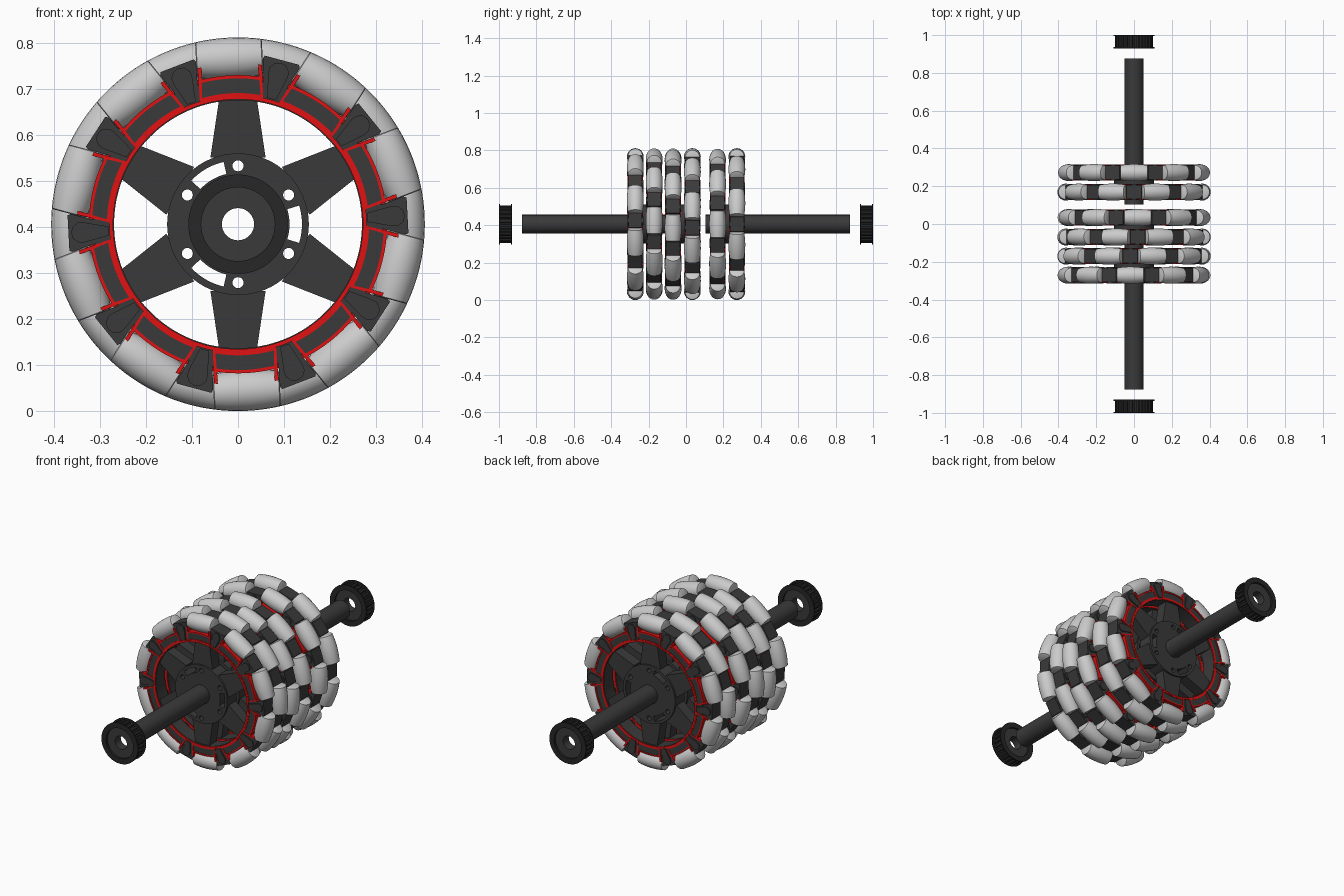
import bpy, bmesh
from math import pi, cos, sin, radians, sqrt
from mathutils import Matrix

if "Cube" in bpy.data.objects:
    bpy.data.objects.remove(bpy.data.objects["Cube"])

R = 0.406            # outer wheel radius = axle height
AXIS = 0.361         # roller axis distance from the axle


def material(name, col):
    m = bpy.data.materials.new(name)
    m.diffuse_color = (*col, 1)
    m.use_nodes = True
    m.node_tree.nodes["Principled BSDF"].inputs["Base Color"].default_value = m.diffuse_color
    return m


DARK = material("dark_plastic", (0.042, 0.042, 0.042))
BLACK = material("black_metal", (0.02, 0.02, 0.02))
RED = material("red_trim", (0.75, 0.006, 0.006))


def pol(r, deg):
    return (r * cos(radians(deg)), r * sin(radians(deg)))


def arc(r, a0, a1, n=8):
    return [pol(r, a0 + (a1 - a0) * i / n) for i in range(n + 1)]


def circle(r, n=64, c=(0, 0)):
    return [(c[0] + r * cos(2 * pi * i / n), c[1] + r * sin(2 * pi * i / n)) for i in range(n)]


def finish(bm, name, mat, copies=1):
    """Copy around the axle, clean, shade, and return a mesh."""
    bmesh.ops.remove_doubles(bm, verts=bm.verts, dist=1e-5)
    bmesh.ops.recalc_face_normals(bm, faces=bm.faces)
    base = list(bm.verts) + list(bm.edges) + list(bm.faces)
    for i in range(1, copies):
        new = bmesh.ops.duplicate(bm, geom=base)["geom"]
        vs = [g for g in new if isinstance(g, bmesh.types.BMVert)]
        bmesh.ops.rotate(bm, verts=vs, cent=(0, 0, 0), matrix=Matrix.Rotation(2 * pi * i / copies, 3, 'Z'))
    me = bpy.data.meshes.new(name)
    bm.to_mesh(me)
    bm.free()
    for p in me.polygons:
        p.use_smooth = True
    me.set_sharp_from_angle(angle=radians(30))
    if mat:
        me.materials.append(mat)
    return me


def plate(name, outlines, half, mat, copies=1):
    """Extruded flat profile; inner outlines become holes."""
    cu = bpy.data.curves.new(name + "_profile", 'CURVE')
    cu.dimensions, cu.fill_mode, cu.extrude = '2D', 'BOTH', half
    for pts in outlines:
        s = cu.splines.new('POLY')
        s.points.add(len(pts) - 1)
        for p, q in zip(s.points, pts):
            p.co = (q[0], q[1], 0, 1)
        s.use_cyclic_u = True
    ob = bpy.data.objects.new(name, cu)
    bpy.context.collection.objects.link(ob)
    tmp = bpy.data.meshes.new_from_object(ob.evaluated_get(bpy.context.evaluated_depsgraph_get()))
    bm = bmesh.new()
    bm.from_mesh(tmp)
    bpy.data.objects.remove(ob)
    bpy.data.curves.remove(cu)
    bpy.data.meshes.remove(tmp)
    return finish(bm, name, mat, copies)


def rollers():
    """Ten barrel rollers whose crowns follow the wheel's circle."""
    bm, n, half, steps = bmesh.new(), 24, 0.0725, 8
    prof = [(-half, 0.034)]
    for i in range(steps + 1):
        t = (-1 + 2 * i / steps) * (half - 0.002)
        prof.append((t, sqrt(R * R - t * t) - AXIS))
    prof.append((half, 0.034))
    rings = [[bm.verts.new((AXIS + r * cos(2 * pi * k / n), t, r * sin(2 * pi * k / n)))
              for k in range(n)] for t, r in prof]
    for a, b in zip(rings, rings[1:]):
        for k in range(n):
            bm.faces.new((a[k], a[k - 1], b[k - 1], b[k]))
    bm.faces.new(rings[0])
    bm.faces.new(rings[-1])
    return finish(bm, "rollers", None, 10)


def place(me, name, y, deg=0):
    ob = bpy.data.objects.new(name, me)
    ob.matrix_world = (Matrix.Translation((0, y, R)) @ Matrix.Rotation(pi / 2, 4, 'X')
                       @ Matrix.Rotation(radians(deg), 4, 'Z'))
    bpy.context.collection.objects.link(ob)


# Parts that turn with the rollers (bracket at angle 0, rollers at 18 degrees)
bracket = [pol(.275, -4), pol(.32, -5), pol(.364, -6.5), pol(.371, -6), pol(.371, 6),
           pol(.364, 6.5), pol(.32, 5), pol(.275, 4)]
lug = [pol(.282, -2), pol(.335, -3.7), pol(.348, -3.6), pol(.36, -2), pol(.363, 0),
       pol(.36, 2), pol(.348, 3.6), pol(.335, 3.7), pol(.282, 2)]
frame = (arc(.278, -14.3, 14.3) + [pol(.35, 11.6), pol(.35, 10.2), pol(.326, 11)]
         + arc(.324, 10.6, -10.6) + [pol(.326, -11), pol(.35, -10.2), pol(.35, -11.6)])
window = arc(.285, -12.9, 12.9) + arc(.317, 11.4, -11.4)
turning = [
    (rollers(), "rollers", 18),
    (plate("roller_brackets", [bracket], .037, DARK, 10), "roller_brackets", 0),
    (plate("bracket_lugs", [lug], .043, DARK, 10), "bracket_lugs", 0),
    (plate("red_frames", [frame, window], .041, RED, 10), "red_frames", 18),
    (plate("rim_core", [circle(.314, 80), circle(.2695, 80)], .038, DARK), "rim_core", 0),
    (plate("red_rim_ring", [circle(.28, 80), circle(.2715, 80)], .042, RED), "red_rim_ring", 0),
    (plate("frame_panels", [window], .0385, DARK, 10), "frame_panels", 18),
]

# Parts fixed to the axle: spokes and drilled, slotted hub
spoke = [(.145, -.060), (.272, -.041), (.272, .041), (.145, .060)]
holes = [circle(.012, 20, pol(.127, 30 + 60 * i)) for i in range(6)]
slots = [arc(.112, a - 17, a + 17) + arc(.139, a + 17, a - 17) for a in (0, 120, 240)]
fixed = [
    (plate("spokes", [spoke], .03, DARK, 6), "spokes", 30),
    (plate("hub", [circle(.154), circle(.0495, 40)] + holes + slots, .04, DARK), "hub", 0),
]

rows = [(-.271, 3), (-.17, 21), (-.069, 15), (.034, -3), (.169, 18), (.272, 0)]
for i, (y, deg) in enumerate(rows, 1):
    for me, name, off in turning:
        place(me, f"{name}_{i}", y, deg + off)
    for me, name, off in fixed:
        place(me, f"{name}_{i}", y, off)

# Sleeve joining the two rows of each wheel
sleeve = plate("hub_sleeve", [circle(.105), circle(.0497, 40)], .09, DARK)
for i in range(0, 6, 2):
    place(sleeve, f"hub_sleeve_{i // 2 + 1}", (rows[i][0] + rows[i + 1][0]) / 2)

# Hollow shafts and toothed pulleys at both ends
shaft = plate("shaft", [circle(.05, 40), circle(.035, 40)], .386, DARK)
teeth = []
for i in range(24):
    a = i * 15
    teeth += [pol(.09, a), pol(.09, a + 5), pol(.1, a + 6.5), pol(.1, a + 13.5)]
gear = plate("pulley_teeth", [teeth, circle(.08)], .032, BLACK)
web = plate("pulley_web", [circle(.0805), circle(.035, 40)], .024, DARK)
flange = plate("pulley_flange", [circle(.108), circle(.08)], .003, BLACK)
for s, side in ((-1, "front"), (1, "back")):
    place(shaft, f"{side}_shaft", s * .49)
    place(gear, f"{side}_pulley_teeth", s * .965)
    place(web, f"{side}_pulley_web", s * .965)
    place(flange, f"{side}_pulley_outer_flange", s * .997)
    place(flange, f"{side}_pulley_inner_flange", s * .933)
